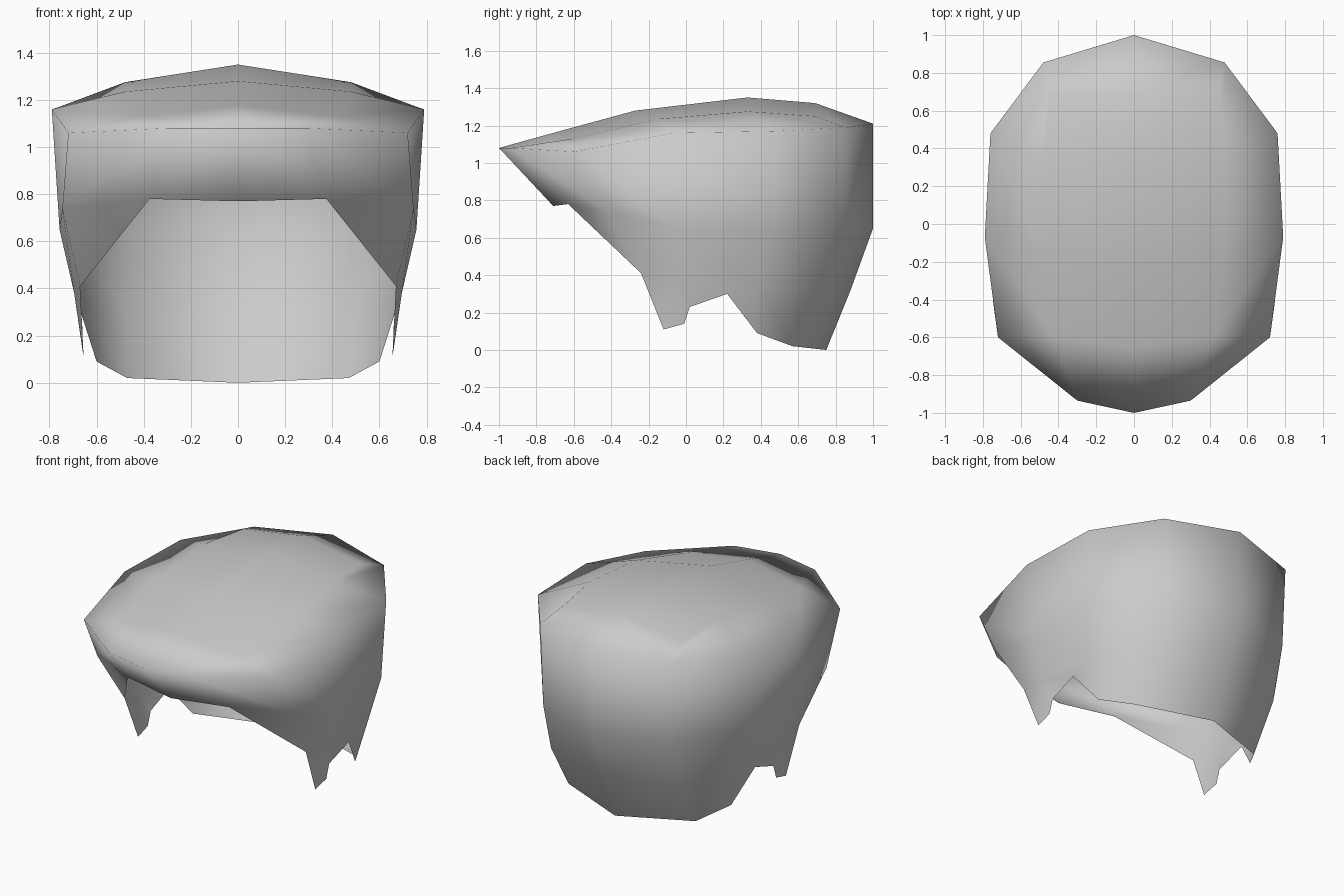
import bpy, bmesh

if "Cube" in bpy.data.objects:
    bpy.data.objects.remove(bpy.data.objects["Cube"])

# Half-shell guide lines (x >= 0), listed from the front to the back
ridge = [(0, -1, 1.08), (0, -.65, 1.177), (0, -.27, 1.28), (0, .33, 1.35), (0, .69, 1.32), (0, 1, 1.21)]
crown = [(.3, -.935, 1.08), (.42, -.6, 1.13), (.48, -.15, 1.235), (.48, .33, 1.275), (.44, .69, 1.25), (.48, .855, 1.19)]
rim = [(0, -1, 1.08), (.3, -.935, 1.08), (.72, -.6, 1.06), (.79, -.07, 1.16),
       (.76, .48, 1.17), (.48, .855, 1.19), (0, 1, 1.21)]
belt = [(0, -.71, .77), (.375, -.63, .78), (.745, -.42, .74), (.757, -.05, .65),
        (.73, .47, .65), (.46, .85, .65), (0, 1, .65)]
low = [(.375, -.63, .78), (.67, -.24, .41), (.695, -.05, .38), (.68, .38, .34), (.48, .74, .32), (0, .88, .32)]
hem = [(.67, -.24, .41), (.655, -.12, .11), (.66, -.01, .14), (.66, .02, .23),
       (.665, .22, .30), (.6, .38, .09), (.47, .57, .02), (0, .75, 0)]

bm = bmesh.new()
verts = {}


def strip(upper, lower, parents=None):
    """Join two guide lines; parents gives the upper point above each lower point."""
    parents = parents or range(len(lower))
    for i in range(len(lower) - 1):
        ring = [upper[parents[i]], lower[i], lower[i + 1], upper[parents[i + 1]]]
        ring = list(dict.fromkeys(ring))
        if len(ring) > 2:
            for p in ring:
                if p not in verts:
                    verts[p] = bm.verts.new(p)
            bm.faces.new([verts[p] for p in ring])


# Flat domed top
strip(ridge, crown)
strip(crown, rim[1:6] + [rim[5]])
# Close the back corner between the ridge and rim is already shared by the crown line
# Fringe, sides and back
strip(rim, belt)
strip(belt[1:], low)
# Ragged hem with the sideburn points
strip(low[1:], hem, [0, 1, 1, 1, 2, 2, 3, 4])

bmesh.ops.recalc_face_normals(bm, faces=bm.faces[:])
mesh = bpy.data.meshes.new("hair_cap")
bm.to_mesh(mesh)
bm.free()
hair = bpy.data.objects.new("hair_cap", mesh)
bpy.context.collection.objects.link(hair)
mesh.shade_smooth()

# Mirror the half across the middle
mirror = hair.modifiers.new("mirror", 'MIRROR')
mirror.use_clip = True
mirror.merge_threshold = 0.001
